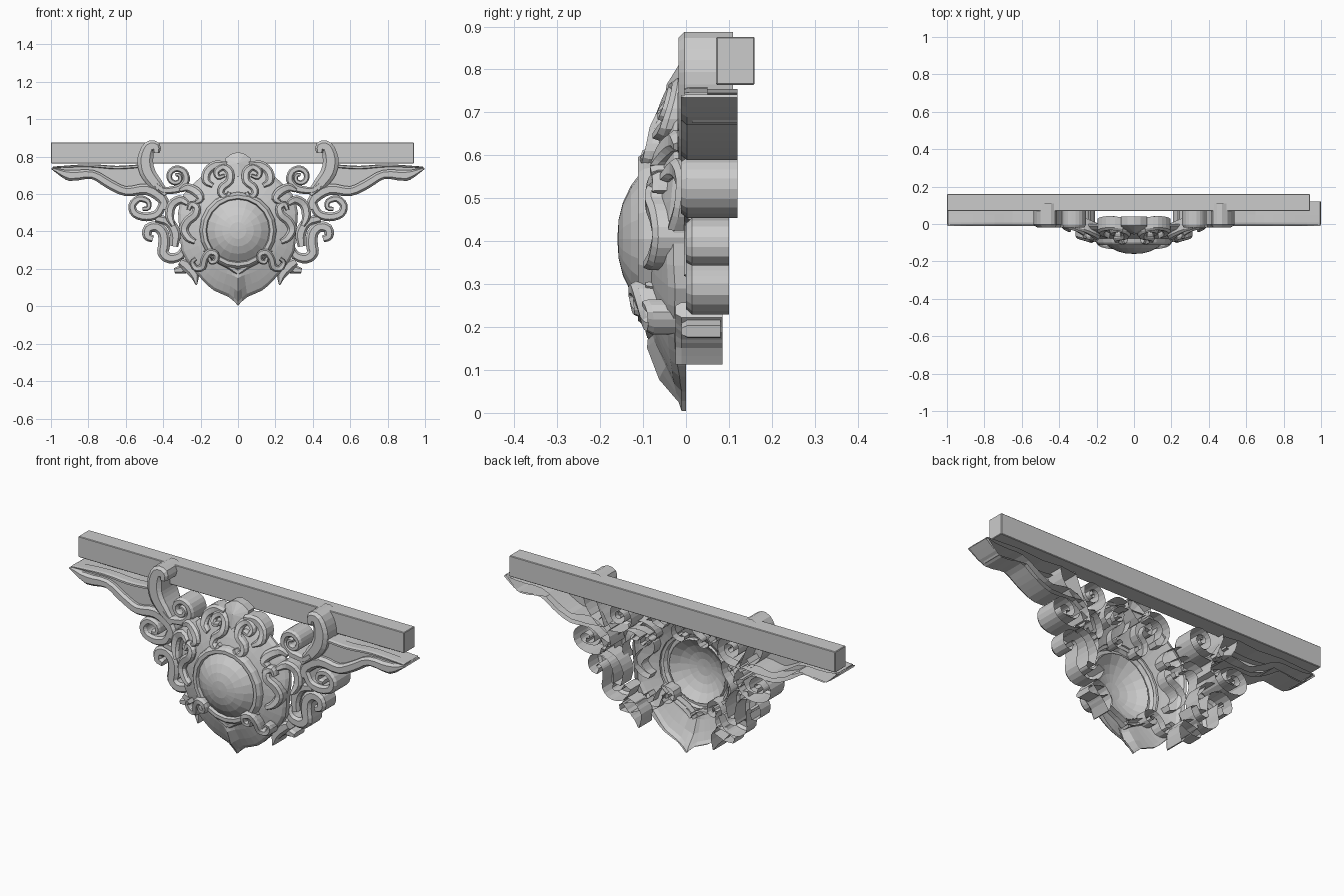
import bpy, bmesh, math
from mathutils import Vector

BC = 0.405                                   # boss centre height


def surf(x, z):
    """Front surface of the bulging shield."""
    return min(-0.11 + 0.73 * (x * x + (z - 0.4) ** 2), 0.0)


def finish(name, bm, mirror=True):
    bmesh.ops.recalc_face_normals(bm, faces=bm.faces)
    me = bpy.data.meshes.new(name)
    bm.to_mesh(me)
    bm.free()
    ob = bpy.data.objects.new(name, me)
    bpy.context.collection.objects.link(ob)
    if mirror:
        m = ob.modifiers.new("Mirror", 'MIRROR')
        m.use_axis[0] = True
    return ob


def smooth(pts, n=3):
    """Catmull-Rom samples through the given points."""
    p = [Vector(q) for q in pts]
    p = [2 * p[0] - p[1]] + p + [2 * p[-1] - p[-2]]
    out = []
    for i in range(1, len(p) - 2):
        a, b, c, d = p[i - 1:i + 3]
        for k in range(n):
            t = k / n
            out.append(0.5 * (2 * b + (c - a) * t + (2 * a - 5 * b + 4 * c - d) * t * t
                              + (3 * b - a - 3 * c + d) * t ** 3))
    return out + [p[-2]]


def scroll(name, pts, widths, front=-0.012, back=0.12, on_shield=False, n=3):
    """Open-backed carved band with a chamfered front, width varying along its path."""
    path = smooth(pts, n)
    bm = bmesh.new()
    rows = []
    for i, p in enumerate(path):
        d = (path[min(i + 1, len(path) - 1)] - path[max(i - 1, 0)]).normalized()
        s = Vector((-d.y, d.x))
        f = i / (len(path) - 1) * (len(widths) - 1)
        k = min(int(f), len(widths) - 2)
        w = widths[k] + (widths[k + 1] - widths[k]) * (f - k)
        o = surf(p.x, p.y) if on_shield else 0
        yf, yb = o + front, o + back
        prof = [(-1, yb), (-1, yf + 0.014), (-0.55, yf), (0.55, yf), (1, yf + 0.014), (1, yb)]
        rows.append([bm.verts.new((p.x + s.x * w * u, y, p.y + s.y * w * u)) for u, y in prof])
    for a, b in zip(rows, rows[1:]):
        for j in range(5):
            bm.faces.new((a[j], a[j + 1], b[j + 1], b[j]))
    bm.faces.new(rows[0])
    bm.faces.new(rows[-1])
    return finish(name, bm)


def spiral(cx, cz, r0, r1, a0, turns, n=9):
    """Points winding inward around a centre."""
    out = []
    for i in range(n):
        t = i / (n - 1)
        a = math.radians(a0 + 360 * turns * t)
        r = r0 + (r1 - r0) * t
        out.append((cx + r * math.cos(a), cz + r * math.sin(a)))
    return out


def plate(name, pts, front, back):
    """Outline filled at the front with walls running back."""
    bm = bmesh.new()
    a = [bm.verts.new((x, front, z)) for x, z in pts]
    b = [bm.verts.new((x, back, z)) for x, z in pts]
    for i in range(len(pts)):
        j = (i + 1) % len(pts)
        bm.faces.new((a[i], a[j], b[j], b[i]))
    bm.faces.new(a)
    return finish(name, bm)


def lathe(name, prof, segs=20):
    """Profile of (radius, y) spun around the boss axis."""
    bm = bmesh.new()
    rows = []
    for r, y in prof:
        rows.append([bm.verts.new((r * math.cos(2 * math.pi * i / segs), y,
                                   BC + r * math.sin(2 * math.pi * i / segs)))
                     for i in range(segs)])
    for a, b in zip(rows, rows[1:]):
        for i in range(segs):
            j = (i + 1) % segs
            bm.faces.new((a[i], a[j], b[j], b[i]))
    bmesh.ops.remove_doubles(bm, verts=bm.verts, dist=0.0005)
    return finish(name, bm, False)


# Rail behind the carving
bm = bmesh.new()
bmesh.ops.create_cube(bm, size=1)
for v in bm.verts:
    v.co = (-0.03 + v.co.x * 1.94, 0.115 + v.co.y * 0.09, 0.82 + v.co.z * 0.112)
bmesh.ops.bevel(bm, geom=bm.edges[:], offset=0.003, segments=1, affect='EDGES')
finish("rail", bm, False)

# Domed boss and its rim
lathe("boss_dome", [(0, -0.16), (0.045, -0.157), (0.085, -0.147), (0.125, -0.128), (0.168, -0.095)])
lathe("boss_rim", [(0.166, -0.095), (0.172, -0.112), (0.19, -0.112), (0.202, -0.098), (0.208, -0.07)])

# Bulging shield shell with a keel down to the point, open at the back
edge = smooth([(0, 0.004), (0.05, 0.05), (0.13, 0.085), (0.19, 0.14), (0.25, 0.21), (0.3, 0.29),
               (0.31, 0.4), (0.32, 0.5), (0.29, 0.6), (0.2, 0.69), (0.13, 0.75), (0.06, 0.77),
               (0, 0.77)], 2)
bm = bmesh.new()
rows = []
for e in edge:
    d = e - Vector((0, BC))
    inner = Vector((0, BC)) + d.normalized() * 0.19
    row = []
    for t in (0, 0.3, 0.65, 0.9, 1):
        p = inner.lerp(e, t)
        y = surf(p.x, p.y)
        if p.y < 0.25:                       # raised centre keel
            y -= max(0, 0.04 - abs(p.x)) * 0.8 * math.sin(math.pi * min(t, 0.95))
        if t == 1:
            y = min(y + 0.01, -0.01)
        row.append(bm.verts.new((max(p.x, 0), y, p.y)))
    row.append(bm.verts.new((max(e.x, 0), 0.0, e.y)))
    rows.append(row)
for a, b in zip(rows, rows[1:]):
    for j in range(5):
        bm.faces.new((a[j], a[j + 1], b[j + 1], b[j]))
finish("shield", bm)

# Pointed collar under the boss
scroll("collar", [(0, 0.182), (0.05, 0.215), (0.12, 0.25), (0.18, 0.3)],
       [0.016, 0.014, 0.008], -0.015, 0.03, True)

# Wings: recessed panel, thick lower band running into the side volute
plate("wing_panel", [(0.99, 0.745), (0.8, 0.755), (0.65, 0.745), (0.54, 0.755), (0.45, 0.745),
                     (0.4, 0.62), (0.5, 0.61), (0.6, 0.61), (0.68, 0.64), (0.75, 0.69),
                     (0.92, 0.675)], 0.015, 0.12)
scroll("wing_top_edge", [(0.99, 0.743), (0.8, 0.752), (0.65, 0.742), (0.52, 0.75)],
       [0.004, 0.009, 0.009], -0.005, 0.05)
scroll("wing_band", [(0.997, 0.738), (0.9, 0.70), (0.78, 0.705), (0.69, 0.655), (0.6, 0.615),
                     (0.49, 0.625), (0.41, 0.58), (0.385, 0.52)],
       [0.004, 0.03, 0.024, 0.026, 0.026, 0.03, 0.03, 0.022])
scroll("side_volute", [(0.40, 0.55), (0.43, 0.495), (0.49, 0.478), (0.55, 0.495), (0.565, 0.54),
                       (0.53, 0.575), (0.483, 0.562), (0.478, 0.527), (0.51, 0.52)],
       [0.022, 0.024, 0.022, 0.02, 0.014, 0.011])

# Hooks rising in front of the rail
scroll("hook", [(0.437, 0.82), (0.44, 0.852), (0.475, 0.85), (0.495, 0.79), (0.485, 0.72),
                (0.44, 0.655), (0.385, 0.6)], [0.018, 0.028, 0.034, 0.042, 0.042, 0.036, 0.02],
       -0.018, 0.11)

# Upper spirals with tail
scroll("upper_spiral", [(0.44, 0.65), (0.40, 0.62), (0.35, 0.622)] +
       spiral(0.33, 0.69, 0.06, 0.012, -110, -1.5, 11),
       [0.016, 0.022, 0.018, 0.015, 0.012, 0.009], -0.02, 0.1)

# Lower side scrolls
scroll("lower_scroll", [(0.455, 0.36), (0.485, 0.375), (0.48, 0.415), (0.435, 0.425), (0.4, 0.39),
                        (0.395, 0.33), (0.4, 0.285), (0.365, 0.257), (0.31, 0.27), (0.28, 0.32)],
       [0.018, 0.026, 0.028, 0.03, 0.032, 0.03, 0.026, 0.02], 0.0, 0.1)
scroll("scroll_link", [(0.44, 0.47), (0.37, 0.45), (0.335, 0.39), (0.34, 0.32)],
       [0.02, 0.026, 0.03, 0.02], -0.005, 0.1)

# Leaf tips beside the point
scroll("lower_leaf", [(0.31, 0.24), (0.27, 0.215), (0.235, 0.175), (0.222, 0.113)],
       [0.02, 0.034, 0.03, 0.003], -0.025, 0.085)
scroll("leaf_lobe", [(0.23, 0.22), (0.29, 0.2), (0.34, 0.19)], [0.02, 0.026, 0.014], -0.01, 0.08)

# Scrolls lying on the shield
scroll("lower_s_scroll", [(0.155, 0.262), (0.145, 0.237), (0.118, 0.245), (0.118, 0.28),
                          (0.155, 0.287), (0.18, 0.25), (0.19, 0.21), (0.225, 0.202),
                          (0.245, 0.235), (0.225, 0.255)],
       [0.01, 0.014, 0.017, 0.02, 0.02, 0.016, 0.011], -0.045, 0.05, True)
scroll("side_s_scroll", [(0.265, 0.515), (0.25, 0.545), (0.222, 0.53), (0.23, 0.49), (0.27, 0.455),
                         (0.29, 0.41), (0.265, 0.365), (0.23, 0.345)],
       [0.01, 0.018, 0.022, 0.025, 0.025, 0.022, 0.014], -0.03, 0.05, True)
scroll("ear_scroll", [(0.345, 0.43), (0.365, 0.48), (0.355, 0.54), (0.31, 0.57), (0.27, 0.55)],
       [0.012, 0.024, 0.026, 0.024, 0.014], -0.02, 0.06, True)
scroll("brow_scroll", [(0.31, 0.62), (0.27, 0.635), (0.22, 0.61), (0.2, 0.575), (0.225, 0.555)],
       [0.012, 0.024, 0.026, 0.02, 0.012], -0.025, 0.05, True)
scroll("crown_curl", [(0.07, 0.7), (0.105, 0.69), (0.115, 0.72), (0.08, 0.745), (0.045, 0.72),
                      (0.045, 0.67), (0.085, 0.635), (0.09, 0.6), (0.06, 0.585), (0.045, 0.61)],
       [0.009, 0.014, 0.018, 0.022, 0.022, 0.019, 0.016, 0.011], -0.025, 0.04, True)
scroll("crown_leaf", [(0.06, 0.755), (0.12, 0.755), (0.165, 0.72), (0.17, 0.67), (0.135, 0.645)],
       [0.018, 0.024, 0.024, 0.022, 0.012], -0.025, 0.05, True)

# Palmette at the top centre
bm = bmesh.new()
front = [(0, 0.825), (0.035, 0.815), (0.07, 0.79), (0.065, 0.755), (0.025, 0.71), (0, 0.69)]
a = [bm.verts.new((x, min(surf(x, z) - 0.008, 0), z)) for x, z in front]
b = [bm.verts.new((x, 0.04, z)) for x, z in front]
c = bm.verts.new((0, -0.045, 0.765))
for i in range(5):
    bm.faces.new((a[i], a[i + 1], c))
    bm.faces.new((a[i], a[i + 1], b[i + 1], b[i]))
finish("palmette", bm)
